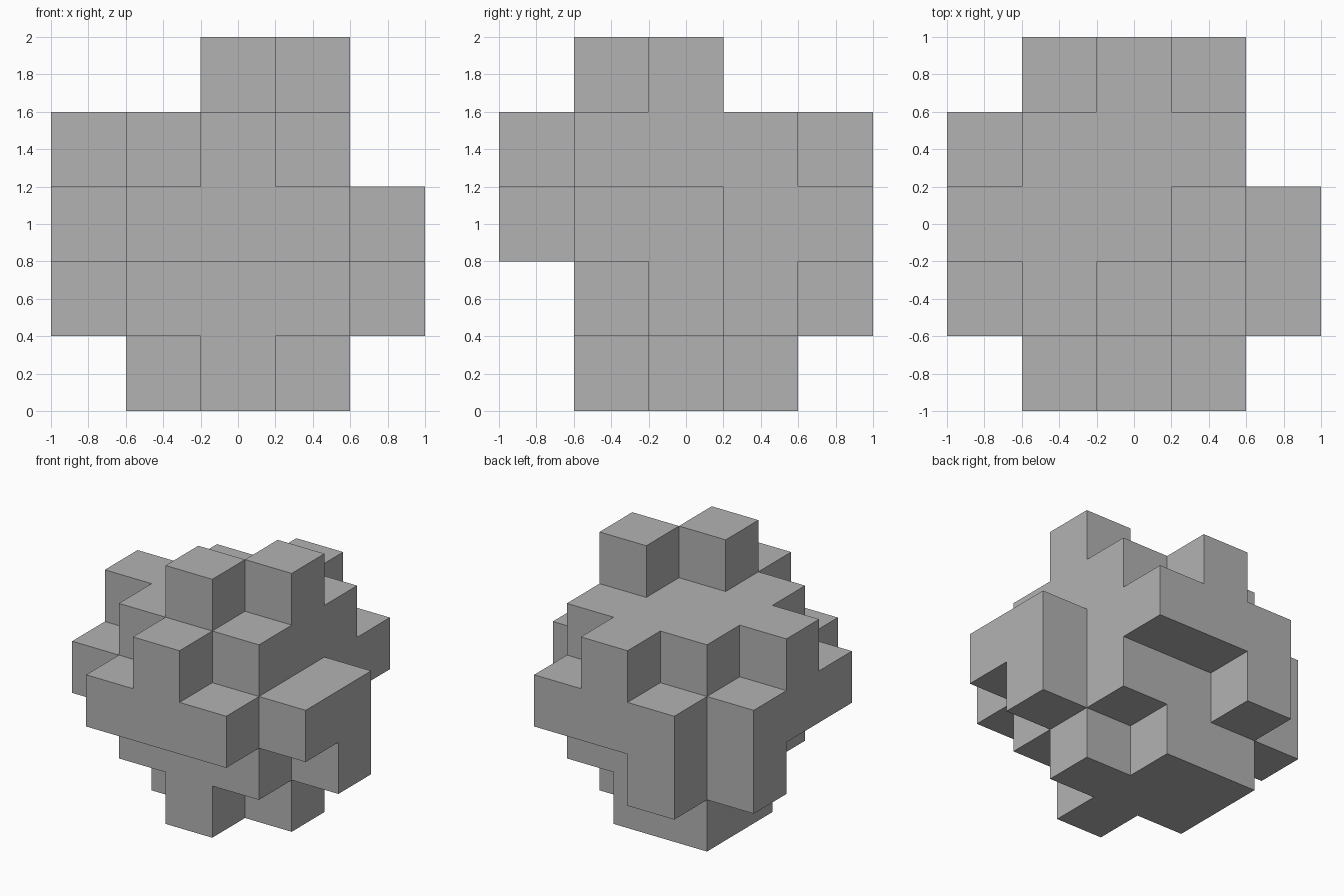
import bpy
import bmesh
import math
from mathutils import Vector

cube = bpy.data.objects.get("Cube")
if cube:
    bpy.data.objects.remove(cube, do_unlink=True)

CELL = 0.4

# Floor plans from bottom to top; rows run back to front, columns along +x
LAYERS = [
    "..... .##.. .###. ..#.. .....",
    ".#... ####. .#### .###. .....",
    ".###. ####. ##### ##### .###.",
    "..#.. .###. ####. .###. ..#..",
    "..... ..... ...#. ..#.. .....",
]

filled = {
    (x, 4 - row, z)
    for z, plan in enumerate(LAYERS)
    for row, line in enumerate(plan.split())
    for x, mark in enumerate(line)
    if mark == "#"
}


def add_side(bm, cell, axis, sign):
    """Add one outward square of a cell, facing sign along axis."""
    normal, u, v = Vector(), Vector(), Vector()
    normal[axis] = sign
    u[(axis + 1) % 3] = 1
    v[(axis + 2) % 3] = sign
    centre = Vector(cell) + Vector((-2, -2, 0.5)) + normal / 2
    corners = [centre + (a * u + b * v) / 2
               for a, b in ((-1, -1), (1, -1), (1, 1), (-1, 1))]
    bm.faces.new([bm.verts.new(c * CELL) for c in corners])


# Skin of the stepped block: only sides with no neighbour
bm = bmesh.new()
for cell in sorted(filled):
    for axis in range(3):
        for sign in (-1, 1):
            neighbour = list(cell)
            neighbour[axis] += sign
            if tuple(neighbour) not in filled:
                add_side(bm, cell, axis, sign)

# Weld the squares and merge them into large flat faces
bmesh.ops.remove_doubles(bm, verts=bm.verts[:], dist=0.001)
bmesh.ops.dissolve_limit(bm, angle_limit=math.radians(1),
                         verts=bm.verts[:], edges=bm.edges[:])

mesh = bpy.data.meshes.new("stepped_block")
bm.to_mesh(mesh)
bm.free()
block = bpy.data.objects.new("stepped_block", mesh)
bpy.context.collection.objects.link(block)

# Plain grey
grey = bpy.data.materials.new("plain_grey")
grey.use_nodes = True
colour = (0.45, 0.45, 0.45, 1)
grey.diffuse_color = colour
shader = next(n for n in grey.node_tree.nodes if n.type == "BSDF_PRINCIPLED")
shader.inputs["Base Color"].default_value = colour
mesh.materials.append(grey)
